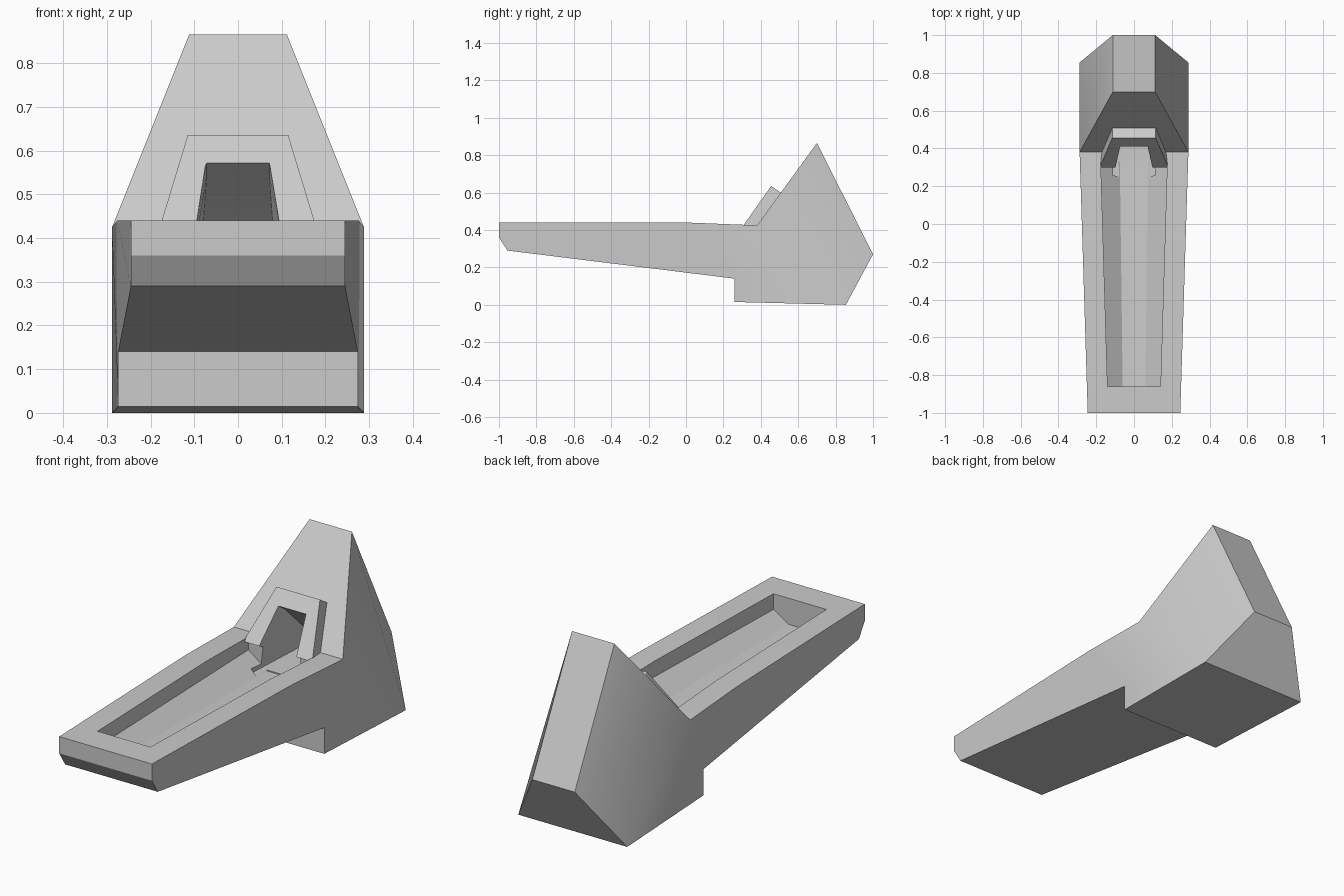
import bpy, bmesh, math

if "Cube" in bpy.data.objects:
    bpy.data.objects.remove(bpy.data.objects["Cube"])


def finish(name, bm):
    bmesh.ops.recalc_face_normals(bm, faces=bm.faces)
    me = bpy.data.meshes.new(name)
    bm.to_mesh(me)
    bm.free()
    ob = bpy.data.objects.new(name, me)
    bpy.context.collection.objects.link(ob)
    return ob


def symmetric_solid(name, profile, sides):
    """Side profile of (y, z, half width), mirrored across x; sides lists the flank faces."""
    bm = bmesh.new()
    right = [bm.verts.new((w, y, z)) for y, z, w in profile]
    left = [bm.verts.new((-w, y, z)) for y, z, w in profile]
    n = len(profile)
    for i in range(n):
        j = (i + 1) % n
        bm.faces.new((right[i], right[j], left[j], left[i]))
    for face in sides:
        bm.faces.new([right[i] for i in face])
        bm.faces.new([left[i] for i in reversed(face)])
    return finish(name, bm)


def trough_solid(name, sections):
    """Loft along y of sections (y, rim half width, floor half width, shoulder z, floor z)."""
    bm = bmesh.new()
    rings = []
    for y, rim, floor, zs, zf in sections:
        pts = [(-rim, .6), (-rim, zs), (-floor, zf), (floor, zf), (rim, zs), (rim, .6)]
        rings.append([bm.verts.new((x, y, z)) for x, z in pts])
    for a, b in zip(rings, rings[1:]):
        for i in range(6):
            j = (i + 1) % 6
            bm.faces.new((a[i], a[j], b[j], b[i]))
    bm.faces.new(rings[0])
    bm.faces.new(rings[-1])
    return finish(name, bm)


def combine(target, tool, operation):
    tool.hide_render = True
    mod = target.modifiers.new(tool.name, 'BOOLEAN')
    mod.operation = operation
    mod.solver = 'EXACT'
    mod.object = tool
    bpy.context.view_layer.objects.active = target
    bpy.ops.object.modifier_apply(modifier=mod.name)
    bpy.data.objects.remove(tool)


# Long arm with the pointed tower at the back
body = symmetric_solid("body", [
    (-1, .44, .245), (-1, .36, .245), (-.955, .29, .245), (.26, .14, .274),
    (.26, .015, .274), (.855, 0, .288), (1, .27, .112), (.7, .865, .112),
    (.38, .425, .288), (0, .44, .276)],
    [(0, 1, 2, 3, 9), (9, 3, 8), (3, 4, 5, 8), (5, 6, 7, 8)])

# Tapered channel along the arm
trough = trough_solid("trough_cutter", [
    (-.86, .14, .06, .365, .315), (.33, .176, .075, .365, .29)])

# Raised frame on the tower slope and the hollow inside it
hood = symmetric_solid("hood", [
    (.30, .415, .182), (.455, .635, .115), (.53, .585, .115), (.40, .36, .182)],
    [(0, 1, 2, 3)])
cavity = symmetric_solid("cavity_cutter", [
    (.25, .295, .115), (.353, .61, .072), (.455, .54, .072), (.72, .295, .09)],
    [(0, 1, 2, 3)])

combine(body, trough, 'DIFFERENCE')
combine(body, hood, 'UNION')
combine(body, cavity, 'DIFFERENCE')

bpy.ops.object.select_all(action='DESELECT')
body.select_set(True)
bpy.context.view_layer.objects.active = body
bpy.ops.object.shade_smooth_by_angle(angle=math.radians(30))
